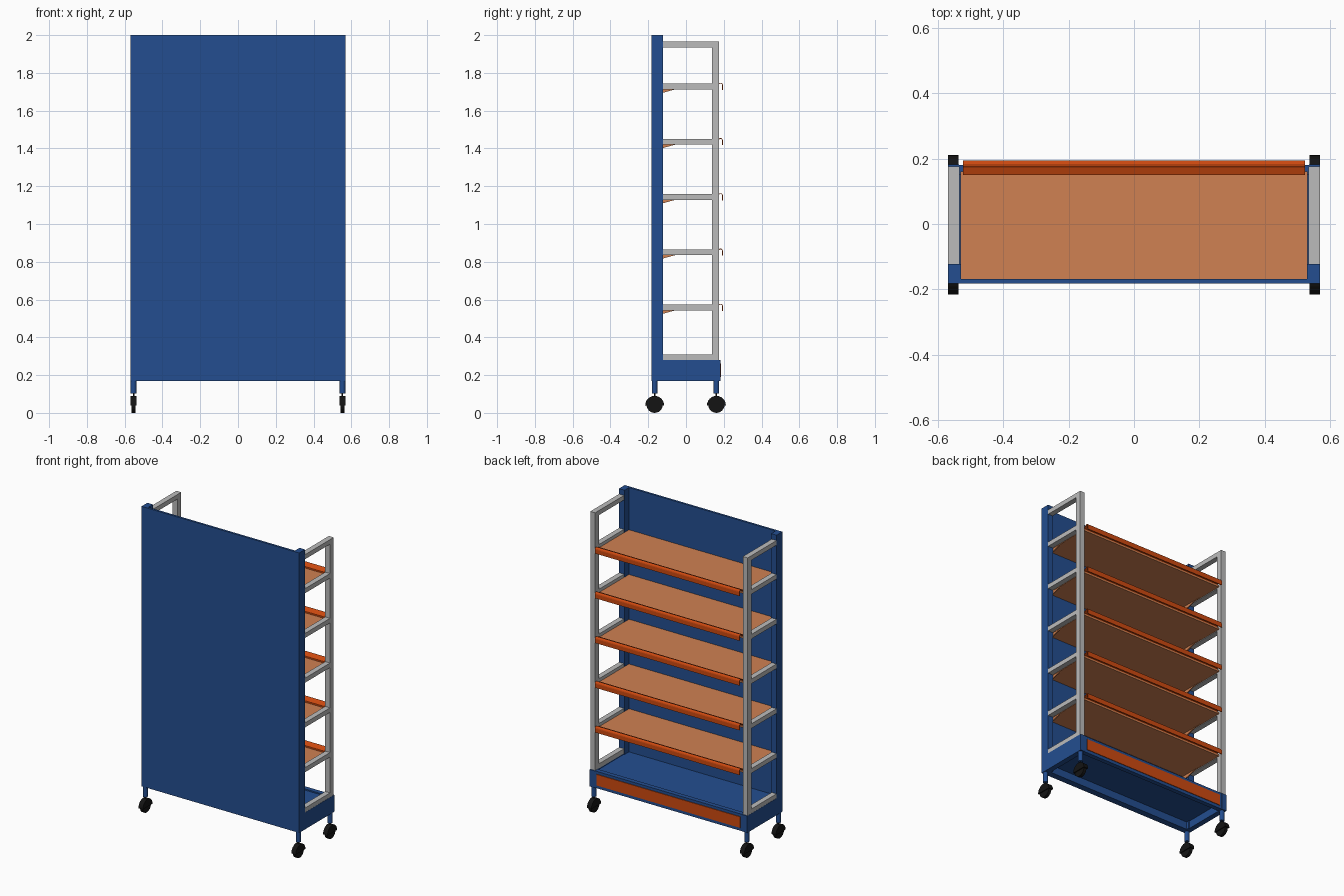
import bpy, bmesh, math

if "Cube" in bpy.data.objects:
    bpy.data.objects.remove(bpy.data.objects["Cube"])


def material(name, rgb):
    m = bpy.data.materials.new(name)
    m.use_nodes = True
    m.diffuse_color = (*rgb, 1)
    m.node_tree.nodes["Principled BSDF"].inputs["Base Color"].default_value = (*rgb, 1)
    return m


BLUE = material("blue paint", (0.017, 0.076, 0.28))
GREY = material("grey metal", (0.5, 0.5, 0.5))
TAN = material("tan shelf", (0.63, 0.22, 0.085))
ORANGE = material("orange trim", (0.62, 0.068, 0.005))
BLACK = material("black rubber", (0.007, 0.007, 0.007))


def finish(name, bm, mat):
    bmesh.ops.recalc_face_normals(bm, faces=bm.faces)
    mesh = bpy.data.meshes.new(name)
    bm.to_mesh(mesh)
    bm.free()
    mesh.materials.append(mat)
    ob = bpy.data.objects.new(name, mesh)
    bpy.context.collection.objects.link(ob)
    return ob


def box(name, x, y, z, mat):
    """Box from three (low, high) ranges."""
    bm = bmesh.new()
    bmesh.ops.create_cube(bm, size=1)
    for v in bm.verts:
        for i, (lo, hi) in enumerate((x, y, z)):
            v.co[i] = lo if v.co[i] < 0 else hi
    return finish(name, bm, mat)


def extrude_x(name, profile, x0, x1, mat):
    """Closed (y, z) profile extruded along x."""
    bm = bmesh.new()
    face = bm.faces.new([bm.verts.new((x0, y, z)) for y, z in profile])
    new = bmesh.ops.extrude_face_region(bm, geom=[face])["geom"]
    bmesh.ops.translate(bm, vec=(x1 - x0, 0, 0),
                        verts=[v for v in new if isinstance(v, bmesh.types.BMVert)])
    return finish(name, bm, mat)


def span(side, a, b):
    return tuple(sorted((side * a, side * b)))


def arc(cy, cz, r, start, end, n):
    angles = [math.radians(start + (end - start) * i / n) for i in range(n + 1)]
    return [(cy + r * math.cos(a), cz + r * math.sin(a)) for a in angles]


SHELVES = [0.558 + 0.2925 * i for i in range(5)]

# Large front panel
box("front_panel", (-0.57, 0.57), (-0.182, -0.168), (0.17, 2.0), BLUE)

# Base: walls around a deck, open recess underneath
box("base_deck", (-0.54, 0.54), (-0.168, 0.15), (0.22, 0.272), BLUE)
box("base_back_wall", (-0.54, 0.54), (0.15, 0.18), (0.17, 0.28), BLUE)
box("base_front_wall", (-0.54, 0.54), (-0.168, -0.14), (0.17, 0.22), BLUE)
box("base_back_plate", (-0.52, 0.52), (0.18, 0.184), (0.19, 0.262), ORANGE)

for side, label in ((1, "left"), (-1, "right")):
    # Upright and base end
    box(label + "_upright", span(side, 0.53, 0.57), (-0.168, -0.122), (0.17, 2.0), BLUE)
    box(label + "_base_wall", span(side, 0.535, 0.57), (-0.122, 0.182), (0.17, 0.28), BLUE)
    # Ladder frame
    rail_x = span(side, 0.534, 0.569)
    box(label + "_back_post", rail_x, (0.138, 0.176), (0.28, 1.965), GREY)
    for i, z in enumerate([0.294] + SHELVES + [1.95]):
        box(f"{label}_rail_{i}", rail_x, (-0.122, 0.138), (z - 0.015, z + 0.015), GREY)

for i, z in enumerate(SHELVES):
    # Shelf board with tapered end brackets
    box(f"shelf_{i}", (-0.531, 0.531), (-0.168, 0.16), (z - 0.014, z - 0.004), TAN)
    for side in (1, -1):
        x0, x1 = span(side, 0.522, 0.529)
        extrude_x(f"shelf_bracket_{i}", [(-0.168, z - 0.012), (-0.168, z - 0.038),
                  (-0.125, z - 0.034), (-0.06, z - 0.016), (0.1, z - 0.012)], x0, x1, TAN)
    # Rolled lip along the open edge
    outer = arc(0.183, z + 0.008, 0.012, 0, 150, 5)
    inner = arc(0.183, z + 0.008, 0.008, 150, 0, 5)
    lip = [(0.195, z - 0.018)] + outer + [(0.15, z + 0.006), (0.15, z - 0.004),
          (0.154, z - 0.004), (0.156, z + 0.004)] + inner + [(0.191, z - 0.018)]
    extrude_x(f"shelf_lip_{i}", lip, -0.523, 0.523, ORANGE)

# Casters
for side in (1, -1):
    for end, y in (("front", -0.166), ("back", 0.161)):
        x = side * 0.553
        name = ("left_" if side > 0 else "right_") + end
        for part, r, z0, z1, mat in (("_caster_stem", 0.015, 0.103, 0.17, BLUE),
                                     ("_caster_pin", 0.004, 0.08, 0.104, BLACK)):
            bm = bmesh.new()
            bmesh.ops.create_cone(bm, cap_ends=True, segments=16, radius1=r, radius2=r, depth=z1 - z0)
            bmesh.ops.translate(bm, vec=(x, y, (z0 + z1) / 2), verts=bm.verts)
            finish(name + part, bm, mat)
        extrude_x(name + "_wheel", arc(y, 0.043, 0.043, 0, 345, 23), x - 0.01, x + 0.01, BLACK)
        extrude_x(name + "_wheel_hood", arc(y, 0.04, 0.05, 0, 180, 12), x - 0.016, x + 0.016, BLACK)
